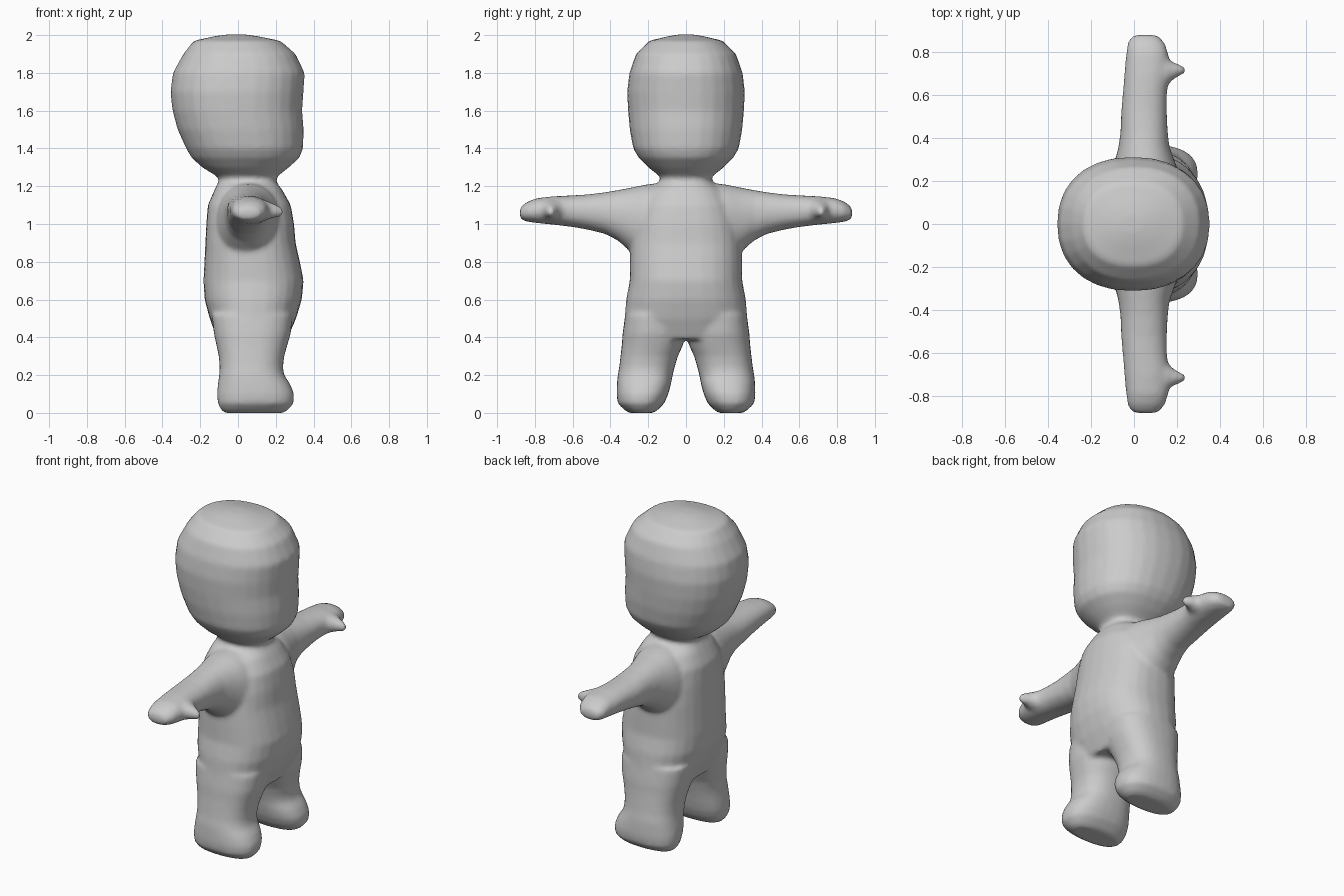
import bpy, bmesh, math

SIDES = 28


def loft(bm, axis, sections, power=2.3, flip=1):
    """Closed superellipse tube along an axis; section = (t, a0, a1, b0, b1).
    axis z: a = x range, b = y range; y: a = x, b = z; x: a = y, b = z."""
    rings = []
    for t, a0, a1, b0, b1 in sections:
        ring = []
        for i in range(SIDES):
            w = 2 * math.pi * i / SIDES
            c, s = math.cos(w), math.sin(w)
            a = (a0 + a1) / 2 + (a1 - a0) / 2 * math.copysign(abs(c) ** (2 / power), c)
            b = (b0 + b1) / 2 + (b1 - b0) / 2 * math.copysign(abs(s) ** (2 / power), s)
            x, y, z = {"z": (a, b, t), "y": (a, t, b), "x": (t, a, b)}[axis]
            ring.append(bm.verts.new((x, y * flip, z)))
        rings.append(ring)
    faces = [bm.faces.new(rings[0]), bm.faces.new(rings[-1][::-1])]
    for r0, r1 in zip(rings, rings[1:]):
        for i in range(SIDES):
            j = (i + 1) % SIDES
            faces.append(bm.faces.new((r0[j], r0[i], r1[i], r1[j])))
    bmesh.ops.recalc_face_normals(bm, faces=faces)


# z, back x, front x, half width
head = [(1.20, -.10, .20, .13), (1.245, -.10, .20, .13), (1.30, -.19, .27, .20),
        (1.35, -.245, .325, .25), (1.40, -.275, .345, .28), (1.50, -.32, .348, .298),
        (1.60, -.347, .34, .307), (1.70, -.358, .347, .312), (1.80, -.345, .353, .30),
        (1.90, -.29, .305, .265), (1.97, -.235, .225, .195), (1.995, -.12, .10, .09),
        (2.003, -.06, .04, .04)]
torso = [(.39, -.11, .26, .28), (.50, -.15, .308, .325), (.60, -.177, .338, .317),
         (.70, -.183, .348, .298), (.80, -.178, .328, .297), (.90, -.173, .305, .295),
         (1.00, -.168, .297, .28), (1.10, -.16, .28, .25), (1.18, -.125, .235, .20),
         (1.22, -.105, .205, .14), (1.25, -.10, .20, .13)]
# z, back x, front x, inner y, outer y
leg = [(0, -.07, .24, .17, .30), (.015, -.09, .265, .15, .325), (.05, -.107, .295, .115, .362),
       (.10, -.112, .298, .093, .368), (.15, -.107, .278, .08, .366), (.20, -.10, .245, .07, .362),
       (.24, -.097, .238, .06, .354), (.30, -.102, .245, .043, .347), (.36, -.115, .262, .015, .34),
       (.42, -.128, .28, .0, .336), (.52, -.14, .29, .0, .322)]
# y, back x, front x, bottom z, top z
arm = [(.12, -.12, .24, .78, 1.22), (.22, -.11, .22, .80, 1.208), (.29, -.09, .19, .85, 1.193),
       (.36, -.072, .165, .912, 1.18), (.43, -.063, .157, .948, 1.168), (.52, -.06, .153, .97, 1.157),
       (.60, -.053, .153, .984, 1.152), (.70, -.045, .165, .996, 1.147), (.79, -.037, .16, 1.005, 1.137),
       (.84, -.03, .145, 1.012, 1.118), (.87, -.015, .12, 1.022, 1.095), (.88, .01, .10, 1.035, 1.08)]
# x, y range, z range
thumb = [(.08, .62, .80, 1.01, 1.13), (.15, .64, .775, 1.02, 1.125), (.18, .67, .755, 1.03, 1.112),
         (.215, .69, .74, 1.035, 1.098), (.24, .702, .728, 1.045, 1.08)]

bm = bmesh.new()
loft(bm, "z", [(z, a, b, -h, h) for z, a, b, h in head], 2.25)
loft(bm, "z", [(z, a, b, -h, h) for z, a, b, h in torso], 2.4)
for side in (1, -1):
    loft(bm, "z", leg, 2.4, side)
    loft(bm, "y", arm, 2.2, side)
    loft(bm, "x", thumb, 2.0, side)
mesh = bpy.data.meshes.new("figure_body")
bm.to_mesh(mesh)
bm.free()
body = bpy.data.objects.new("figure_body", mesh)
bpy.context.collection.objects.link(body)

# fuse the parts into one skin and soften the joins
remesh = body.modifiers.new("fuse", "REMESH")
remesh.mode = "VOXEL"
remesh.voxel_size = 0.013
remesh.use_smooth_shade = True
soften = body.modifiers.new("soften", "SMOOTH")
soften.factor = 0.5
soften.iterations = 8
